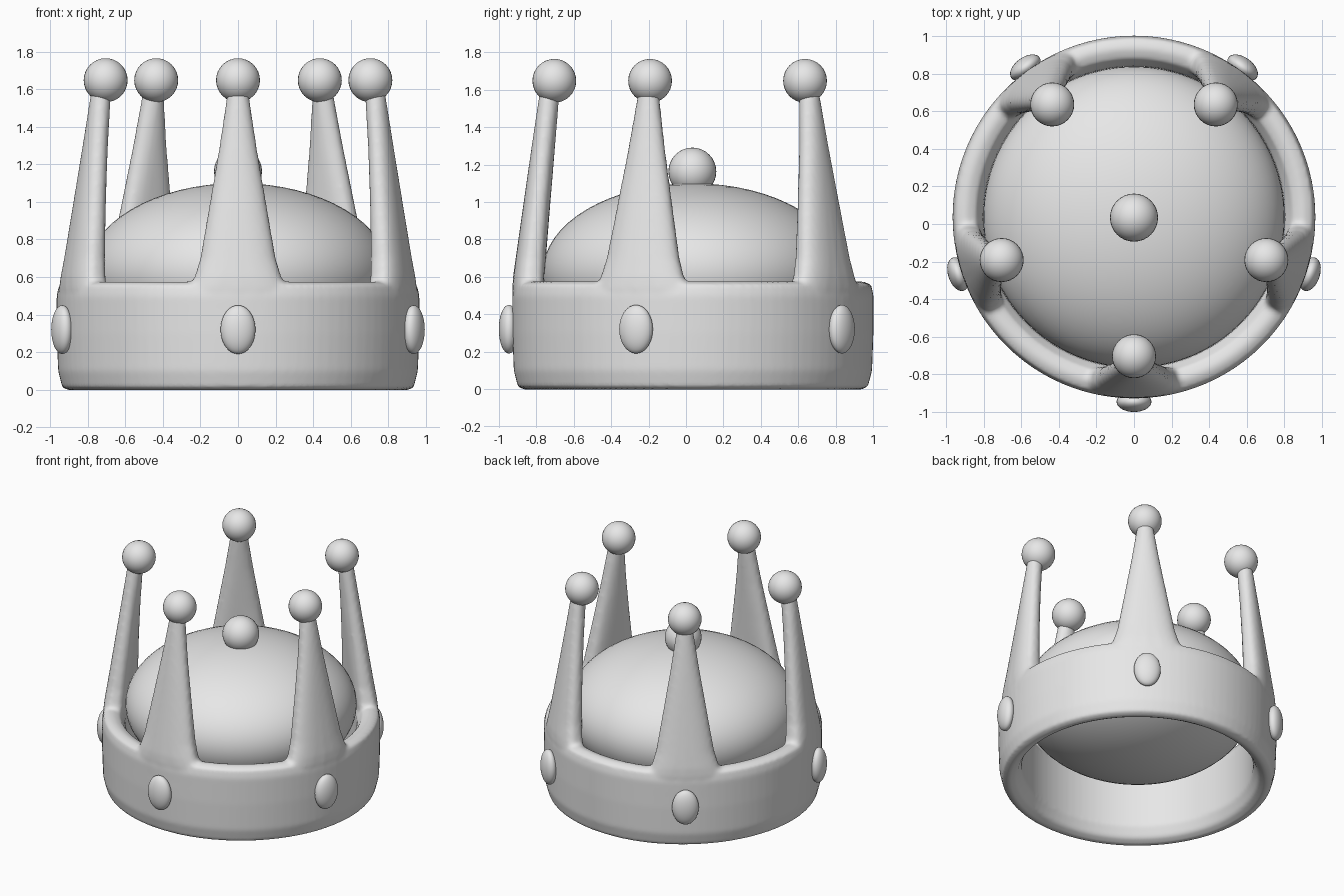
import bpy, bmesh, math
from mathutils import Vector

cube = bpy.data.objects.get("Cube")
if cube:
    bpy.data.objects.remove(cube, do_unlink=True)

CY = 0.037                     # crown axis in y
ANGLES = [math.radians(-90 + 72 * i) for i in range(5)]

grey = bpy.data.materials.new("light grey")
grey.use_nodes = True
grey.diffuse_color = (0.8, 0.8, 0.8, 1)
grey.node_tree.nodes["Principled BSDF"].inputs["Base Color"].default_value = (0.8, 0.8, 0.8, 1)


def polar(r, a, z):
    return Vector((r * math.cos(a), CY + r * math.sin(a), z))


def ball(name, loc, scale, turn=0.0, segments=32):
    bpy.ops.mesh.primitive_uv_sphere_add(segments=segments, ring_count=segments // 2, radius=1,
                                         location=loc, rotation=(0, 0, turn))
    ob = bpy.context.object
    ob.name = name
    ob.scale = scale
    ob.data.materials.append(grey)
    bpy.ops.object.shade_smooth()


def skin(bm, loops, closed):
    """Bridge successive vertex loops with quads, capping the ends if open."""
    rows = [[bm.verts.new(p) for p in loop] for loop in loops]
    n = len(rows[0])
    for i in range(len(rows) if closed else len(rows) - 1):
        a, b = rows[i], rows[(i + 1) % len(rows)]
        for j in range(n):
            k = (j + 1) % n
            bm.faces.new((a[j], a[k], b[k], b[j]))
    if not closed:
        bm.faces.new(rows[0][::-1])
        bm.faces.new(rows[-1])


def spike_section(a, z, half_w, r_in, r_out, power):
    """Rounded cross-section bent around the band."""
    pts = []
    mid, half_t = (r_in + r_out) / 2, (r_out - r_in) / 2
    for i in range(32):
        t = math.tau * i / 32
        c, s = math.cos(t), math.sin(t)
        u = math.copysign(abs(c) ** (2 / power), c) * half_w
        v = math.copysign(abs(s) ** (2 / power), s) * half_t
        pts.append(polar(mid + v, a + math.asin(u / mid), z))
    return pts


# Band with five tapering spikes, fused into one soft skin
bm = bmesh.new()
band_profile = [(.803, .10), (.84, .02), (.89, -.005), (.935, .01), (.958, .10), (.965, .3),
                (.966, .5), (.952, .56), (.90, .578), (.845, .56), (.803, .49)]
skin(bm, [[polar(r, math.tau * i / 96, z) for r, z in band_profile] for i in range(96)], True)

# height, half width, inner radius, outer radius, squareness
spike_sections = [(.40, .27, .82, .96, 3.5), (.54, .255, .81, .966, 3.5), (.60, .226, .80, .962, 3.2),
                  (.70, .198, .787, .948, 2.8), (1.0, .148, .762, .905, 2.4),
                  (1.3, .098, .737, .862, 2.1), (1.62, .05, .71, .815, 2)]
for a in ANGLES:
    skin(bm, [spike_section(a, *s) for s in spike_sections], False)
bmesh.ops.recalc_face_normals(bm, faces=bm.faces)

mesh = bpy.data.meshes.new("band_with_spikes")
bm.to_mesh(mesh)
bm.free()
band = bpy.data.objects.new("band_with_spikes", mesh)
bpy.context.collection.objects.link(band)
mesh.materials.append(grey)
fuse = band.modifiers.new("fuse", 'REMESH')
fuse.mode = 'VOXEL'
fuse.voxel_size = 0.015
fuse.use_smooth_shade = True
soften = band.modifiers.new("soften", 'SMOOTH')
soften.factor = 0.5
soften.iterations = 4

# Domed cushion and its top knob
ball("cushion", (0, CY, .625), (.803, .803, .475), segments=64)
ball("cushion_knob", (0, CY - .003, 1.163), (.128,) * 3)

# Spike balls and oval studs
for i, a in enumerate(ANGLES, 1):
    ball(f"spike_ball_{i}", polar(.741, a, 1.648), (.117,) * 3)
    ball(f"stud_{i}", polar(.984, a, .32), (.054, .093, .13), a)
